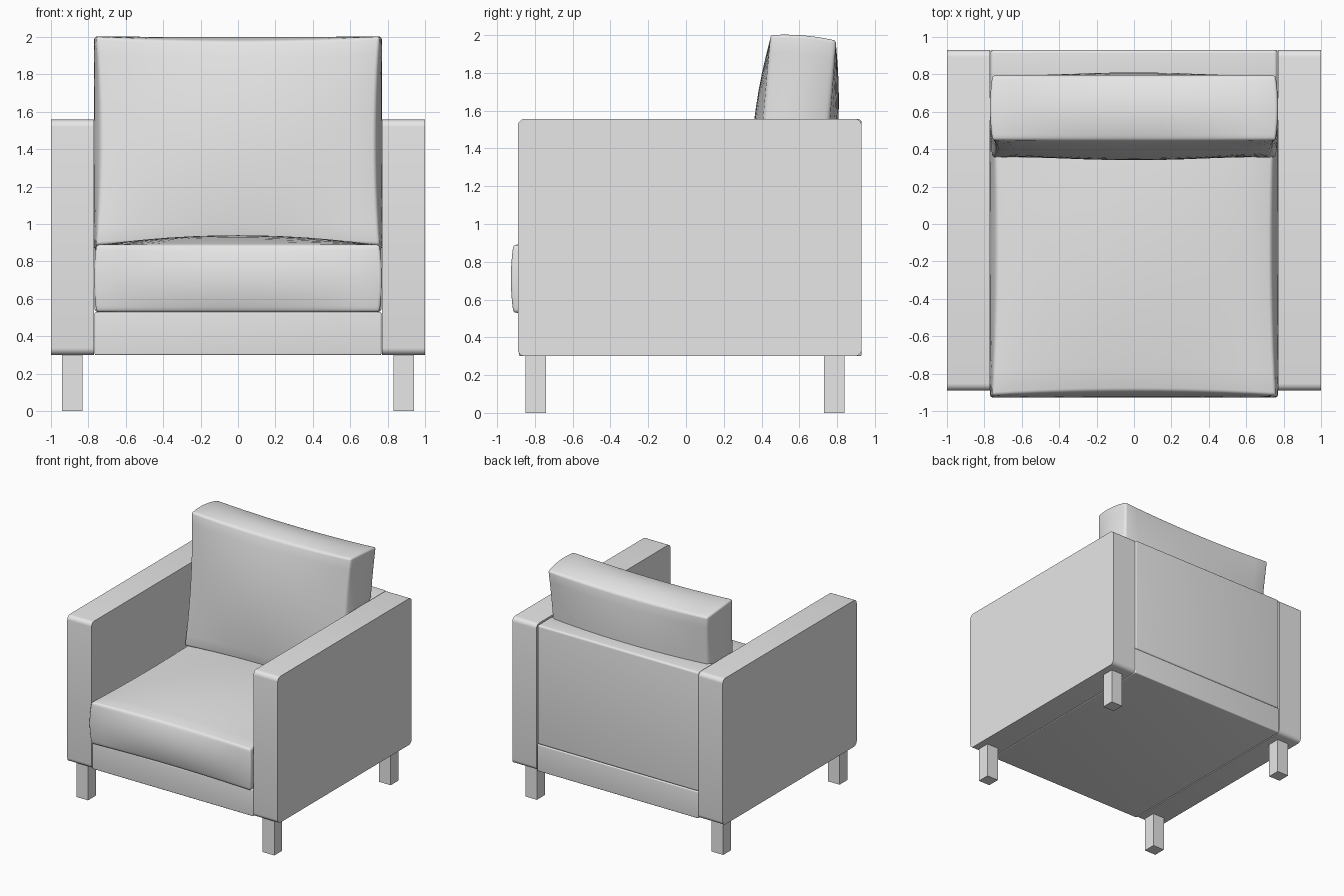
import bpy, bmesh, math
from mathutils import Matrix, Vector

cube = bpy.data.objects.get("Cube")
if cube:
    bpy.data.objects.remove(cube, do_unlink=True)

# One upholstery colour
grey = bpy.data.materials.new("light grey")
grey.use_nodes = True
colour = (0.8, 0.8, 0.8, 1)
grey.diffuse_color = colour
grey.node_tree.nodes["Principled BSDF"].inputs["Base Color"].default_value = colour


def finish(bm, name, smooth=True):
    bmesh.ops.recalc_face_normals(bm, faces=bm.faces)
    mesh = bpy.data.meshes.new(name)
    bm.to_mesh(mesh)
    bm.free()
    mesh.materials.append(grey)
    obj = bpy.data.objects.new(name, mesh)
    bpy.context.collection.objects.link(obj)
    if smooth:
        bpy.ops.object.select_all(action='DESELECT')
        bpy.context.view_layer.objects.active = obj
        obj.select_set(True)
        bpy.ops.object.shade_smooth_by_angle(angle=math.radians(35))
    return obj


def box(name, low, high, radius=0.0, axis=None):
    """Box between two corners; rounds all edges, or only those along one axis."""
    low, high = Vector(low), Vector(high)
    bm = bmesh.new()
    bmesh.ops.create_cube(bm, size=1)
    bmesh.ops.scale(bm, vec=high - low, verts=bm.verts)
    bmesh.ops.translate(bm, vec=(low + high) / 2, verts=bm.verts)
    if radius:
        edges = [e for e in bm.edges if axis is None
                 or abs((e.verts[0].co - e.verts[1].co).normalized()[axis]) > 0.9]
        bmesh.ops.bevel(bm, geom=edges, offset=radius, segments=5,
                        profile=0.5, affect='EDGES')
    return finish(bm, name, radius > 0)


def cushion(name, half, matrix, crown=0.05, corner=0.012, pinch=0.024):
    """Boxed cushion: crowned panels on local z, bulging walls around them."""
    bm = bmesh.new()
    bmesh.ops.create_cube(bm, size=2)
    bmesh.ops.subdivide_edges(bm, edges=bm.edges[:], cuts=11, use_grid_fill=True)
    for vert in bm.verts:
        u, v, t = vert.co
        x = u * (half[0] - t * t * (corner + pinch * (1 - v * v)))
        y = v * (half[1] - t * t * (corner + pinch * (1 - u * u)))
        z = t * (half[2] + crown * (1 - u * u) * (1 - v * v))
        vert.co = matrix @ Vector((x, y, z))
    bm.normal_update()
    seams = [e for e in bm.edges if e.calc_face_angle(0) > math.radians(35)]
    bmesh.ops.bevel(bm, geom=seams, offset=0.016, segments=3,
                    profile=0.5, affect='EDGES')
    return finish(bm, name)


# Frame
box("base", (-0.766, -0.885, 0.30), (0.766, 0.93, 0.53), 0.008)
box("back_panel", (-0.766, 0.72, 0.53), (0.766, 0.93, 1.555), 0.018)

# Arms and legs on both sides
for side, s in (("left", 1), ("right", -1)):
    xs = sorted((s * 0.77, s * 1.0))
    box(side + "_arm", (xs[0], -0.89, 0.30), (xs[1], 0.93, 1.557), 0.038, axis=0)
    xs = sorted((s * 0.83, s * 0.94))
    for end, y in (("front", -0.85), ("back", 0.73)):
        box(f"{end}_{side}_leg", (xs[0], y, 0), (xs[1], y + 0.108, 0.32))

# Cushions: seat lies flat, back stands up and leans
cushion("seat_cushion", (0.769, 0.825, 0.18), Matrix.Translation((0, -0.102, 0.71)))
lean = Matrix.Rotation(math.radians(90 - 4.8), 4, 'X')
cushion("back_cushion", (0.769, 0.57, 0.175),
        Matrix.Translation((0, 0.575, 1.43)) @ lean)
